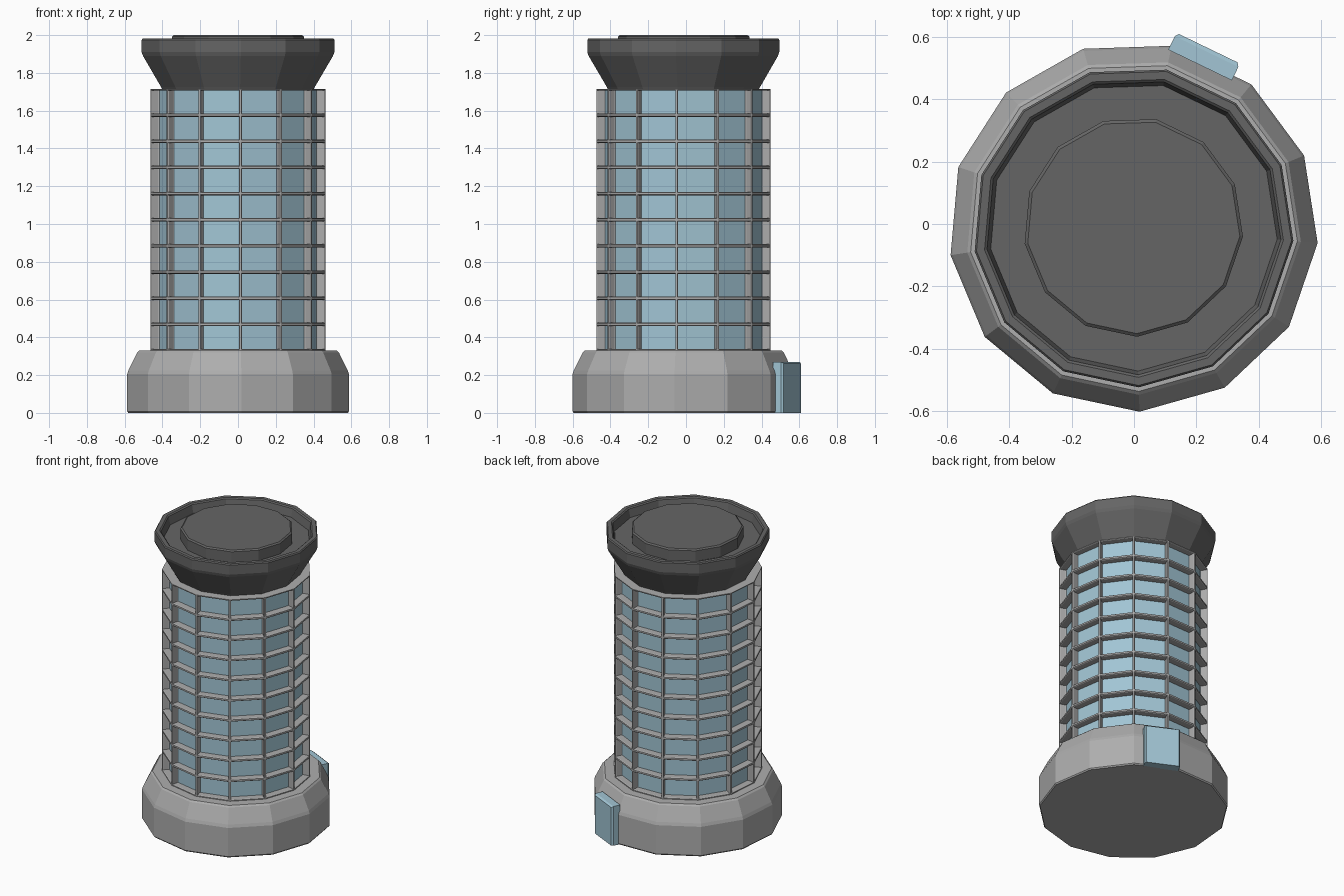
import bpy, bmesh, math
from mathutils import Vector

if "Cube" in bpy.data.objects:
    bpy.data.objects.remove(bpy.data.objects["Cube"])

SIDES = 13
START = math.radians(-88.1)
CX, CY = -0.002, -0.009


def material(name, color):
    m = bpy.data.materials.new(name)
    m.diffuse_color = color
    m.use_nodes = True
    m.node_tree.nodes["Principled BSDF"].inputs["Base Color"].default_value = m.diffuse_color
    return m


glass = material("glass_blue", (0.36, 0.56, 0.66, 1))
dark = material("dark_grey", (0.13, 0.13, 0.13, 1))
grey = material("light_grey", (0.42, 0.42, 0.42, 1))


def finish(bm, name, *mats):
    me = bpy.data.meshes.new(name)
    bm.to_mesh(me)
    bm.free()
    for m in mats:
        me.materials.append(m)
    ob = bpy.data.objects.new(name, me)
    bpy.context.collection.objects.link(ob)
    return ob


def lathe(profile, caps=True):
    """Stack 13-sided rings given as (radius, z)."""
    bm = bmesh.new()
    rings = []
    for r, z in profile:
        rings.append([bm.verts.new((CX + r * math.cos(START + i * math.tau / SIDES),
                                    CY + r * math.sin(START + i * math.tau / SIDES), z))
                      for i in range(SIDES)])
    for a, b in zip(rings, rings[1:]):
        for i in range(SIDES):
            j = (i + 1) % SIDES
            bm.faces.new((a[i], a[j], b[j], b[i]))
    if caps:
        bm.faces.new(rings[0][::-1])
        bm.faces.new(rings[-1])
    bm.normal_update()
    return bm


# Wide base with sloped shoulder
finish(lathe([(0.586, 0), (0.592, 0.008), (0.592, 0.205), (0.585, 0.225),
              (0.538, 0.32), (0.527, 0.33)]), "base", grey)

# Window wall: a 13 x 10 grid, each cell inset and recessed to leave the frame
Z0, Z1, ROWS = 0.33, 1.715, 10
bm = lathe([(0.466, Z0 + (Z1 - Z0) * k / ROWS) for k in range(ROWS + 1)])
cells = [f for f in bm.faces if len(f.verts) == 4]
bmesh.ops.inset_individual(bm, faces=cells, thickness=0.008, depth=0)
bmesh.ops.inset_individual(bm, faces=cells, thickness=0.005, depth=-0.005)
bmesh.ops.inset_individual(bm, faces=cells, thickness=0.0005, depth=-0.04)
for f in cells:
    f.material_index = 1
finish(bm, "window_wall", grey, glass)

# Flared roof with rim, recess and raised centre disc
finish(lathe([(0.40, 1.705), (0.41, 1.725), (0.507, 1.89), (0.514, 1.91),
              (0.514, 1.975), (0.508, 1.982), (0.482, 1.982), (0.474, 1.975),
              (0.462, 1.92), (0.352, 1.92), (0.352, 1.992), (0.342, 2.0)]),
       "roof", dark)

# Entrance door slab against one facet of the base
normal_angle = START + 5.5 * math.tau / SIDES
n = Vector((math.cos(normal_angle), math.sin(normal_angle), 0))
t = Vector((n.y, -n.x, 0))
bm = bmesh.new()
loops = []
for depth, half, top in [(0.55, 0.113, 0.27), (0.598, 0.113, 0.27), (0.61, 0.104, 0.262)]:
    c = n * depth - t * 0.031
    pts = [c - t * half, c + t * half]
    loops.append([bm.verts.new(p + Vector((0, 0, z)))
                  for p, z in ((pts[0], 0), (pts[1], 0), (pts[1], top), (pts[0], top))])
for a, b in zip(loops, loops[1:]):
    for i in range(4):
        j = (i + 1) % 4
        bm.faces.new((a[i], a[j], b[j], b[i]))
bm.faces.new(loops[0])
bm.faces.new(loops[-1])
bmesh.ops.recalc_face_normals(bm, faces=bm.faces)
finish(bm, "door", glass)
